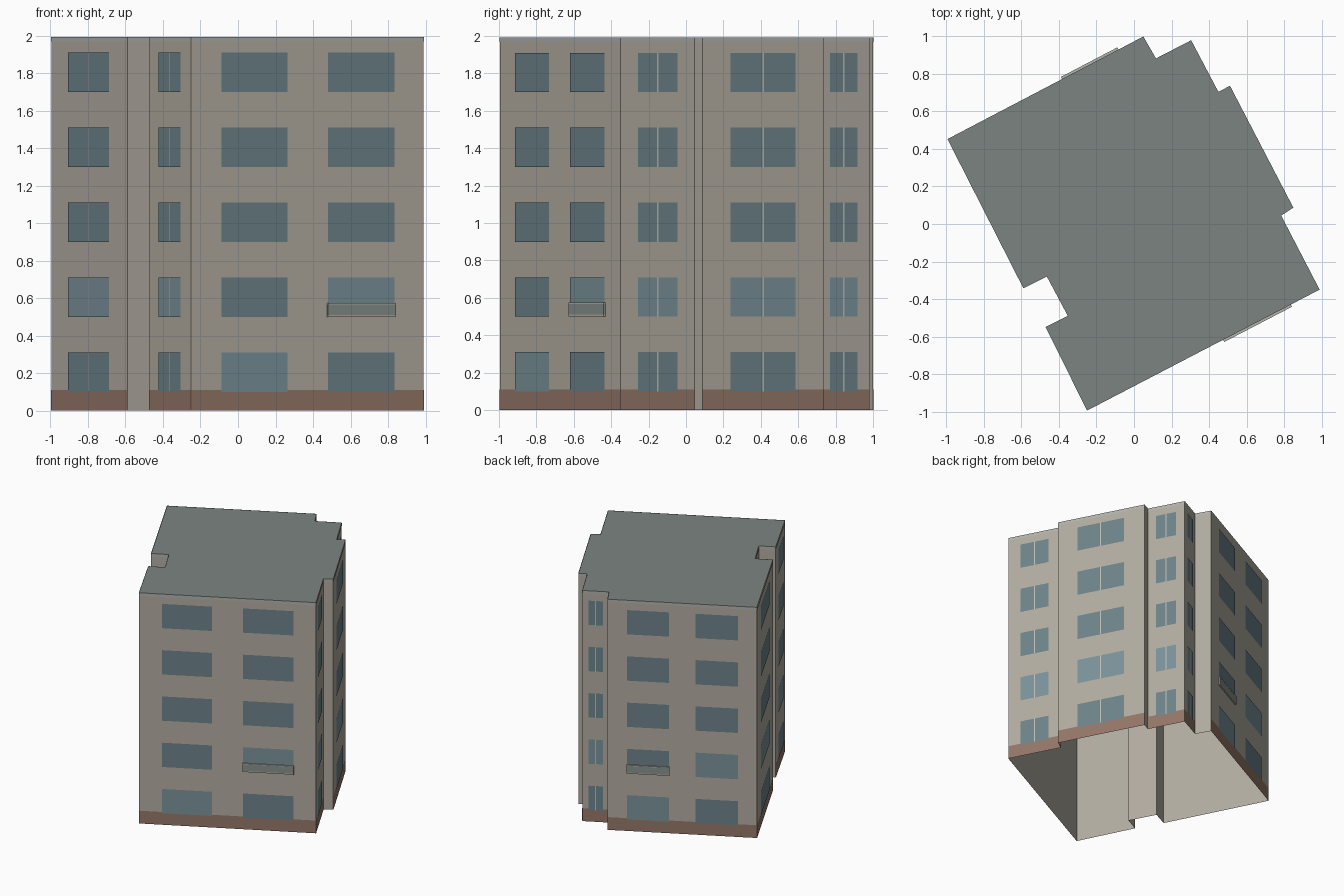
import bpy, bmesh
from mathutils import Vector

if "Cube" in bpy.data.objects:
    bpy.data.objects.remove(bpy.data.objects["Cube"])

H = 1.993                      # building height
PLINTH = 0.11                  # brown base height
FLOOR, SILL, WIN_H, FLOORS = 0.4, 0.1, 0.21, 5

# Footprint corners, counter-clockwise from the front corner
P = [Vector(p) for p in [
    (-0.25, -0.995), (0.99, -0.35), (0.785, 0.045), (0.85, 0.087),
    (0.512, 0.737), (0.45, 0.705), (0.305, 0.98), (0.117, 0.883),
    (0.05, 1.0), (-0.995, 0.453), (-0.59, -0.343), (-0.465, -0.28),
    (-0.353, -0.49), (-0.472, -0.55)]]


def srgb(r, g, b):
    return [((c / 255 + 0.055) / 1.055) ** 2.4 for c in (r, g, b)] + [1]


def material(name, *rgb):
    m = bpy.data.materials.new(name)
    m.diffuse_color = srgb(*rgb)
    m.use_nodes = True
    m.node_tree.nodes["Principled BSDF"].inputs["Base Color"].default_value = m.diffuse_color
    return m


class Part:
    """Collects flat panels and boxes placed along the walls into one object."""

    def __init__(self, name, mat):
        self.name, self.mat, self.bm = name, mat, bmesh.new()

    def face(self, pts):
        self.bm.faces.new([self.bm.verts.new(p) for p in pts])

    def panel(self, a, b, t0, t1, z0, z1, out=0.0):
        d = (b - a).normalized()
        n = Vector((d.y, -d.x)) * out
        p, q = a.lerp(b, t0) + n, a.lerp(b, t1) + n
        self.face([(*p, z0), (*q, z0), (*q, z1), (*p, z1)])

    def box(self, a, b, t0, t1, z0, z1, depth):
        d = (b - a).normalized()
        n = Vector((d.y, -d.x)) * depth
        p, q = a.lerp(b, t0), a.lerp(b, t1)
        ring = [p, p + n, q + n, q]
        for i in range(4):
            u, v = ring[i], ring[(i + 1) % 4]
            self.face([(*u, z0), (*v, z0), (*v, z1), (*u, z1)])
        self.face([(*v, z1) for v in ring])
        self.face([(*v, z0) for v in reversed(ring)])

    def finish(self):
        bmesh.ops.remove_doubles(self.bm, verts=self.bm.verts, dist=1e-5)
        bmesh.ops.recalc_face_normals(self.bm, faces=self.bm.faces) if self.name == "balcony_panels" else None
        me = bpy.data.meshes.new(self.name)
        self.bm.to_mesh(me)
        self.bm.free()
        me.materials.append(self.mat)
        bpy.context.collection.objects.link(bpy.data.objects.new(self.name, me))


stone = material("wall", 178, 172, 161)
walls = Part("walls", stone)
roof = Part("roof", material("roof", 124, 132, 128))
plinth = Part("plinth", material("plinth", 148, 118, 104))
coping = Part("coping", material("coping", 176, 177, 173))
glass = Part("windows", material("glass", 108, 131, 138))
lit = Part("windows_light", material("glass_light", 122, 146, 154))
mullion = Part("mullions", material("mullion", 190, 190, 182))
balcony = Part("balcony_panels", material("balcony", 134, 144, 139))
rail = Part("balcony_rails", material("rail", 178, 180, 172))

# Roof sheet; the underside of the building stays open
roof.face([(*p, H) for p in P])

for i, a in enumerate(P):
    b = P[(i + 1) % len(P)]
    length = (b - a).length
    walls.panel(a, b, 0, 1, 0, H)
    coping.panel(a, b, 0, 1, H - 0.025, H, 0.002)
    if length < 0.18:          # short returns stay blank
        continue
    plinth.panel(a, b, 0, 1, 0, PLINTH, 0.002)
    wide = length > 1
    spans = [(0.13, 0.412), (0.588, 0.873)] if wide else [(0.23, 0.765)]
    for f in range(FLOORS):
        z = SILL + FLOOR * f
        for c, (t0, t1) in enumerate(spans):
            bright = f == c if wide else f == 1
            (lit if bright else glass).panel(a, b, t0, t1, z, z + WIN_H, 0.004)
            if not wide:       # split single windows with a centre bar
                m, w = (t0 + t1) / 2, 0.0045 / length
                mullion.panel(a, b, m - w, m + w, z, z + WIN_H, 0.006)

# One shallow balcony panel on the front and one on the back
for i, (t0, t1) in ((0, (0.585, 0.876)), (8, (0.127, 0.415))):
    a, b = P[i], P[i + 1]
    balcony.box(a, b, t0, t1, 0.51, 0.567, 0.012)
    rail.box(a, b, t0, t1, 0.567, 0.574, 0.013)
    walls.box(a, b, t0, t1, 0.5, 0.51, 0.012)

for part in (walls, roof, plinth, coping, glass, lit, mullion, balcony, rail):
    part.finish()
